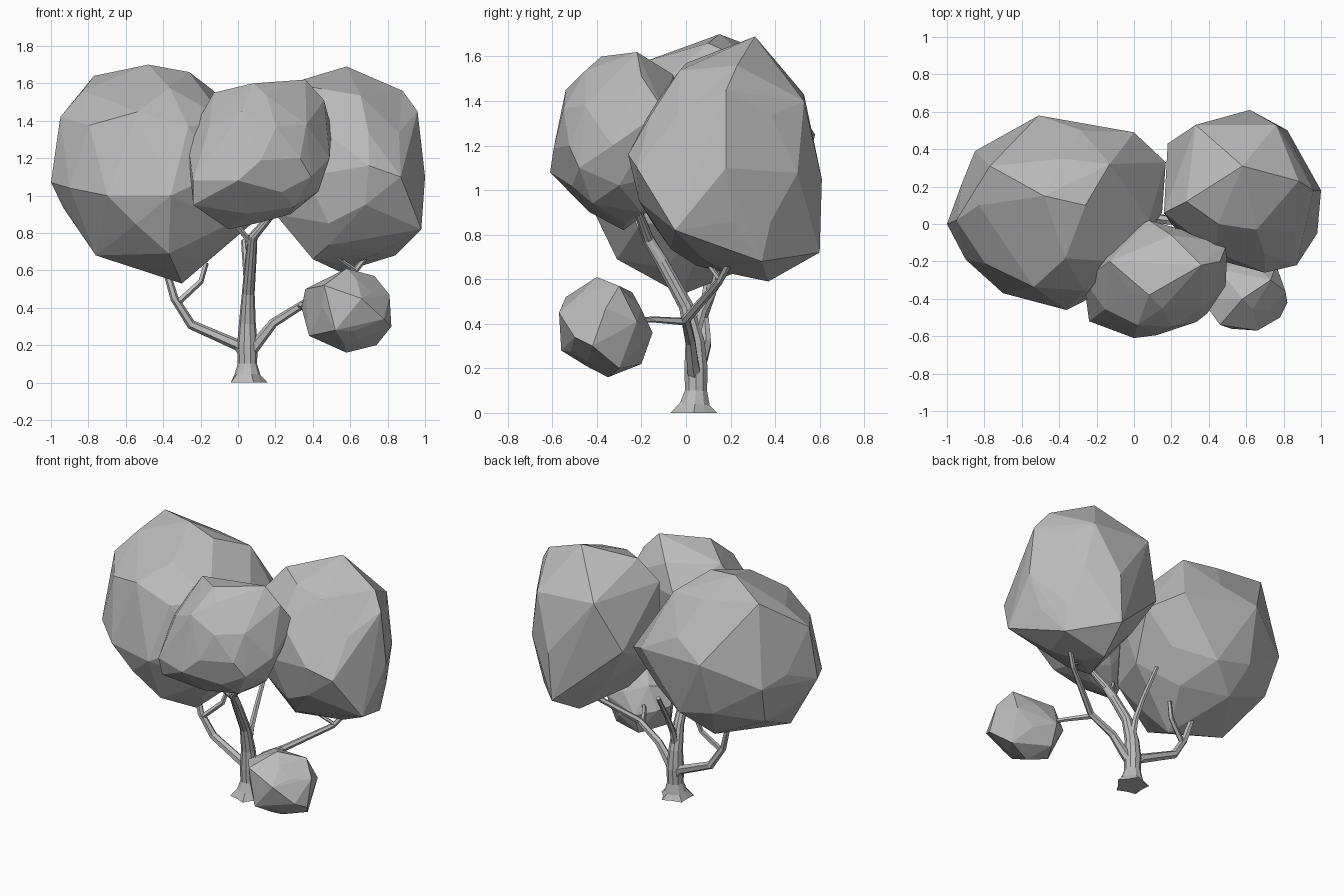
import bpy, bmesh, math, random
from mathutils import Vector

if "Cube" in bpy.data.objects:
    bpy.data.objects.remove(bpy.data.objects["Cube"], do_unlink=True)

GREY = (0.5, 0.5, 0.5, 1)
grey = bpy.data.materials.new("plain grey")
grey.use_nodes = True
grey.diffuse_color = GREY
grey.node_tree.nodes["Principled BSDF"].inputs["Base Color"].default_value = GREY


def finish(bm, name):
    bmesh.ops.recalc_face_normals(bm, faces=bm.faces)
    mesh = bpy.data.meshes.new(name)
    bm.to_mesh(mesh)
    bm.free()
    mesh.materials.append(grey)
    obj = bpy.data.objects.new(name, mesh)
    bpy.context.collection.objects.link(obj)
    return obj


def foliage(name, centre, radii, seed, lumps):
    """Faceted leaf clump: a jittered ball whose nearest corners are pulled to the lumps."""
    rng = random.Random(seed)
    centre, radii = Vector(centre), Vector(radii)
    bm = bmesh.new()
    bmesh.ops.create_icosphere(bm, subdivisions=2, radius=1)
    free = list(bm.verts)
    targets = {}
    for lump in lumps:
        offset = Vector(lump) - centre
        way = Vector(o / r for o, r in zip(offset, radii)).normalized()
        nearest = max(free, key=lambda v: v.co.dot(way))
        free.remove(nearest)
        targets[nearest] = Vector(lump)
    for v in bm.verts:
        if v in targets:
            v.co = targets[v]
        else:
            jitter = Vector(rng.uniform(-0.1, 0.1) for _ in range(3))
            way = (v.co + jitter).normalized() * rng.uniform(0.93, 0.99)
            v.co = centre + way * radii
    # Keep only the outer skin, so that every clump is a clean faceted solid
    hull = bmesh.ops.convex_hull(bm, input=bm.verts)
    inner = [g for g in hull["geom_interior"] if isinstance(g, bmesh.types.BMVert)]
    bmesh.ops.delete(bm, geom=inner, context="VERTS")
    bmesh.ops.dissolve_limit(bm, angle_limit=math.radians(4), verts=bm.verts, edges=bm.edges)
    return finish(bm, name)


def limb(name, path, sides=6, root_notch=1.0):
    """Tapered faceted tube through (x, y, z, radius) points; root_notch dents the first ring."""
    bm = bmesh.new()
    points = [Vector(p[:3]) for p in path]
    rings = []
    for i, p in enumerate(points):
        ahead = points[min(i + 1, len(points) - 1)] - points[max(i - 1, 0)]
        turn = Vector((0, 0, 1)).rotation_difference(ahead)
        ring = []
        for k in range(sides):
            a = math.tau * k / sides
            r = path[i][3] * (root_notch if i == 0 and k % 2 else 1)
            spoke = Vector((r * math.cos(a), r * math.sin(a), 0))
            if p.z > 0:
                spoke.rotate(turn)
            ring.append(bm.verts.new(p + spoke))
        rings.append(ring)
    for low, high in zip(rings, rings[1:]):
        for k in range(sides):
            n = (k + 1) % sides
            bm.faces.new((low[k], low[n], high[n], high[k]))
    bm.faces.new(rings[0])
    bm.faces.new(rings[-1])
    return finish(bm, name)


# Trunk with spread roots, leaning forward into the front clump
limb("trunk", [(.05, .035, 0, .11), (.05, .04, .04, .07), (.05, .045, .1, .052),
               (.05, .045, .2, .055), (.05, .04, .32, .045), (.055, 0, .48, .034),
               (.07, -.11, .68, .03), (.08, -.17, .78, .026), (.2, -.22, .92, .018)],
     sides=10, root_notch=.75)
limb("trunk_twig", [(.075, -.15, .74, .018), (.0, -.2, .83, .014), (-.03, -.24, .9, .012)], sides=5)

# Boughs and their twigs
limb("back_bough", [(.05, .04, .34, .025), (.05, .075, .46, .02),
                    (.045, .14, .58, .017), (.03, .26, .76, .014)])
limb("left_bough", [(.06, .04, .16, .035), (.11, .03, .22, .03), (.19, .02, .32, .025),
                    (.35, 0, .42, .021), (.62, .15, .59, .017), (.72, .22, .72, .014)])
limb("left_twig", [(.63, .15, .6, .012), (.53, .1, .67, .01)], sides=5)
limb("low_twig", [(.33, 0, .41, .018), (.42, -.15, .42, .014), (.5, -.25, .41, .012)], sides=5)
limb("right_bough", [(.04, .05, .15, .035), (0, .06, .2, .03), (-.25, .09, .31, .026),
                     (-.34, .08, .45, .022), (-.39, .1, .62, .018)])
limb("right_twig", [(-.32, .08, .43, .018), (-.2, .12, .54, .016), (-.17, .14, .64, .014)], sides=5)

# Leaf clumps
foliage("right_foliage", (-.42, .06, 1.12), (.57, .51, .57), 3, (
    (-1, 0, 1.07), (-.95, .02, 1.42), (-.77, .31, 1.64), (-.48, .15, 1.7), (-.26, .1, 1.66),
    (-.76, -.05, .68), (-.3, -.02, .53), (-.51, .58, 1.25), (0, .49, 1.2), (.17, .33, 1.1),
    (-.85, .39, 1.1), (-.7, -.37, 1), (-.36, -.46, 1), (-.9, -.19, 1.04), (-.13, .32, 1.56),
    (.15, .06, 1.15), (-.37, -.31, .69), (-.83, .1, 1.56)))
foliage("left_foliage", (.58, .17, 1.12), (.42, .42, .5), 5, (
    (.58, .31, 1.69), (.33, .53, 1.43), (.62, .61, 1.05), (.76, .53, 1.4), (1, .18, 1.1),
    (.98, -.05, .82), (.84, .34, .68), (.55, .37, .59), (.4, .05, .66), (.87, -.22, 1.1),
    (.7, -.26, 1.16), (.45, 0, 1.57), (.88, .23, 1.56), (.6, .6, .72), (.2, 0, .9),
    (.96, .18, 1.45), (.18, .43, 1.1), (.28, .12, 1.6), (.16, .06, 1.45), (.68, -.21, .95)))
foliage("front_foliage", (.12, -.3, 1.22), (.37, .3, .38), 8, (
    (-.27, -.3, 1.3), (-.13, -.2, 1.55), (.08, -.38, 1.6), (.36, -.22, 1.62), (.5, -.1, 1.36),
    (.49, -.33, 1.2), (.39, -.48, 1.1), (0, -.61, 1.08), (-.24, -.52, 1.08), (-.05, -.28, .82),
    (-.24, -.48, .95), (.3, -.42, .94), (.08, .02, 1.35), (.46, -.2, 1.51), (.28, -.2, .9),
    (.02, -.54, 1.45), (.2, -.06, 1.52)))
foliage("low_foliage", (.58, -.365, .385), (.21, .2, .2), 11, (
    (.36, -.4, .5), (.58, -.4, .61), (.73, -.3, .57), (.81, -.36, .47), (.82, -.42, .3),
    (.74, -.3, .2), (.58, -.35, .16), (.38, -.38, .25), (.34, -.32, .4), (.66, -.57, .45),
    (.52, -.56, .28), (.46, -.54, .52), (.76, -.22, .41), (.5, -.15, .36), (.45, -.24, .54),
    (.5, -.2, .22), (.78, -.5, .34), (.38, -.23, .39)))
